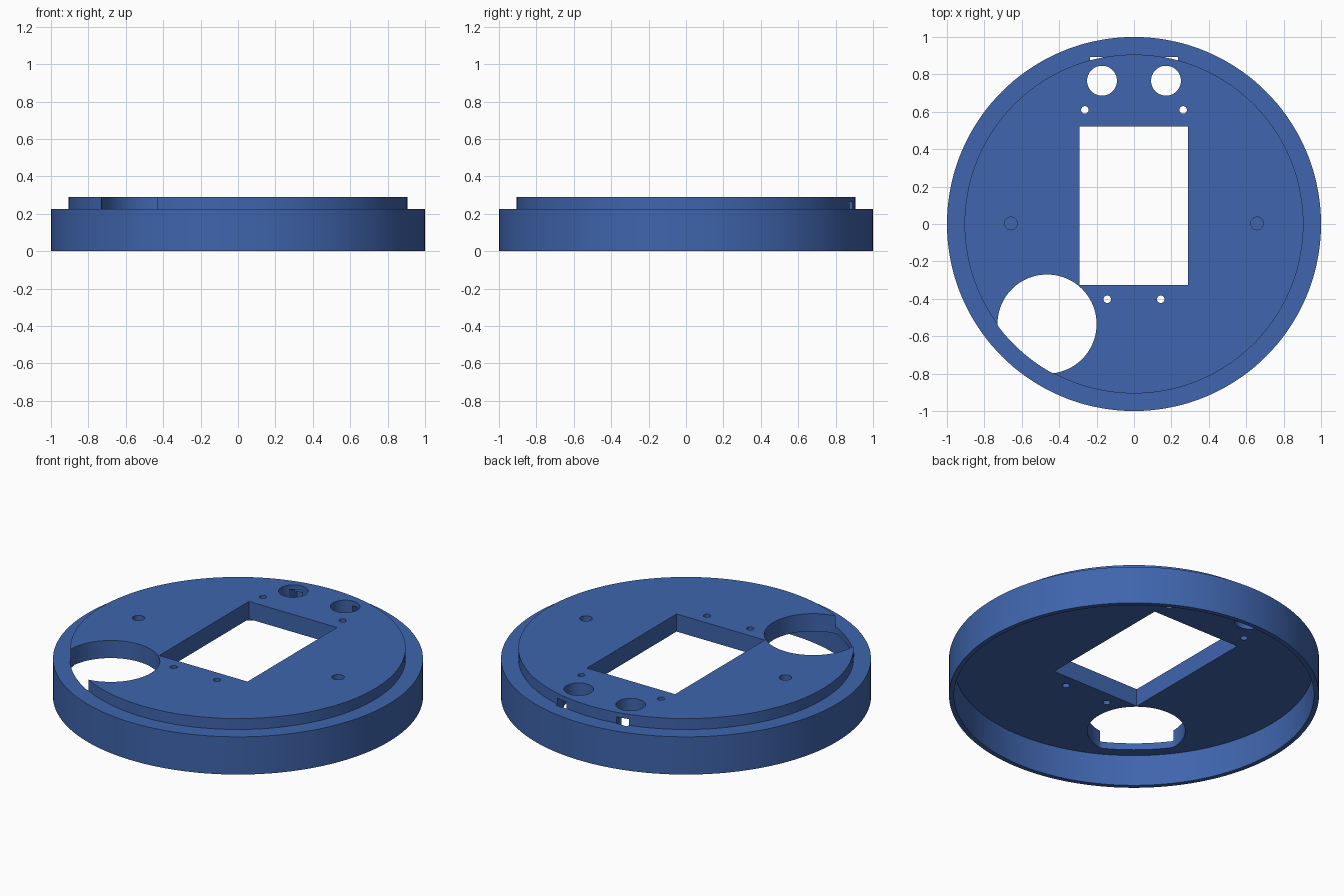
import bpy, bmesh, math
from mathutils import Vector

if "Cube" in bpy.data.objects:
    bpy.data.objects.remove(bpy.data.objects["Cube"])

STEP_R = 0.906      # raised disc radius
TOP = 0.29          # top of the raised disc
UNDER = 0.185       # underside of the plate

blue = bpy.data.materials.new("blue plastic")
blue.diffuse_color = (0.05, 0.13, 0.42, 1)
blue.use_nodes = True
blue.node_tree.nodes["Principled BSDF"].inputs["Base Color"].default_value = blue.diffuse_color


def new_object(name, bm):
    bmesh.ops.recalc_face_normals(bm, faces=bm.faces[:])
    mesh = bpy.data.meshes.new(name)
    bm.to_mesh(mesh)
    bm.free()
    mesh.materials.append(blue)
    obj = bpy.data.objects.new(name, mesh)
    bpy.context.collection.objects.link(obj)
    return obj


def lathe(name, profile, steps):
    """Turn an (r, z) profile around the z axis."""
    bm = bmesh.new()
    verts = [bm.verts.new((r, 0, z)) for r, z in profile]
    edges = [bm.edges.new(p) for p in zip(verts, verts[1:])]
    bmesh.ops.spin(bm, geom=verts + edges, cent=(0, 0, 0), axis=(0, 0, 1),
                   angle=2 * math.pi, steps=steps)
    bmesh.ops.remove_doubles(bm, verts=bm.verts[:], dist=1e-5)
    return new_object(name, bm)


def circle(x, y, r, n=48):
    return [(x + r * math.cos(2 * math.pi * i / n),
             y + r * math.sin(2 * math.pi * i / n)) for i in range(n)]


def box(x0, x1, y0, y1):
    return [(x0, y0), (x1, y0), (x1, y1), (x0, y1)]


def cut(target, name, outline, z0=0.1, z1=0.4):
    """Subtract an upright prism with the given outline."""
    bm = bmesh.new()
    face = bm.faces.new([bm.verts.new((x, y, z0)) for x, y in outline])
    ext = bmesh.ops.extrude_face_region(bm, geom=[face])["geom"]
    top = [v for v in ext if isinstance(v, bmesh.types.BMVert)]
    bmesh.ops.translate(bm, verts=top, vec=(0, 0, z1 - z0))
    cutter = new_object(name, bm)
    cutter.hide_render = True
    mod = target.modifiers.new(name, "BOOLEAN")
    mod.operation, mod.solver, mod.object = "DIFFERENCE", "EXACT", cutter
    bpy.context.view_layer.objects.active = target
    bpy.ops.object.modifier_apply(modifier=name)
    bpy.data.objects.remove(cutter)


# Round cover: thin skirt, stepped rim and top plate
cover = lathe("round_cover", [
    (0, UNDER), (0.973, UNDER), (0.973, 0), (1, 0), (1, 0.225),
    (STEP_R, 0.225), (STEP_R, TOP), (0, TOP)], 144)

# Large round opening, trimmed where it meets the rim
opening = []
for x, y in circle(-0.465, -0.535, 0.265, 96):
    p = Vector((x, y))
    if p.length > STEP_R + 0.003:
        p = p.normalized() * (STEP_R + 0.003)
    opening.append((p.x, p.y))
cut(cover, "large_opening", opening)

# Rectangular window
cut(cover, "window", box(-0.292, 0.29, -0.325, 0.52))

for s in (-1, 1):
    # Paired round holes with side slots through the step
    cut(cover, "round_hole", circle(0.171 * s, 0.766, 0.08))
    xs = sorted((0.165 * s, 0.235 * s))
    cut(cover, "side_slot", box(*xs, 0.78, 0.893), 0.15, 0.262)
    # Screw holes around the window
    cut(cover, "upper_screw_hole", circle(0.263 * s, 0.61, 0.02, 24))
    cut(cover, "lower_screw_hole", circle(0.143 * s, -0.402, 0.02, 24))
    # Blind holes at the sides
    cut(cover, "blind_hole", circle(0.658 * s, 0.003, 0.034, 32), 0.23, 0.4)

bpy.context.view_layer.objects.active = cover
cover.select_set(True)
bpy.ops.object.shade_smooth_by_angle(angle=math.radians(30))
